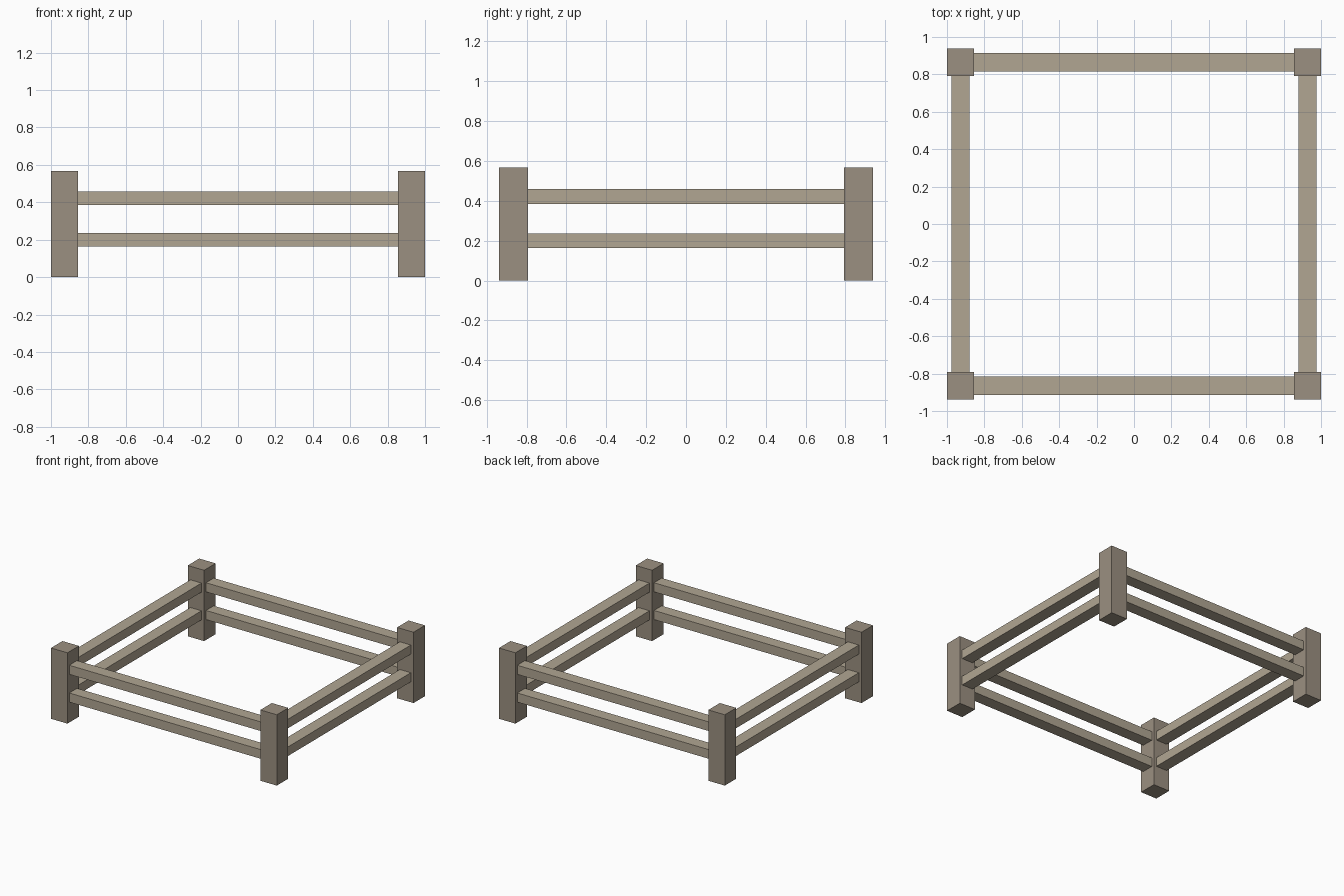
import bpy

if "Cube" in bpy.data.objects:
    bpy.data.objects.remove(bpy.data.objects["Cube"])


def material(name, color):
    m = bpy.data.materials.new(name)
    m.diffuse_color = color
    m.use_nodes = True
    m.node_tree.nodes["Principled BSDF"].inputs["Base Color"].default_value = m.diffuse_color
    return m


post_wood = material("post_wood", (0.33, 0.28, 0.22, 1))
rail_wood = material("rail_wood", (0.44, 0.38, 0.29, 1))


def box(name, center, size, mat):
    bpy.ops.mesh.primitive_cube_add(size=1, location=center)
    ob = bpy.context.object
    ob.name = name
    ob.scale = size
    bpy.ops.object.transform_apply(location=False, rotation=False, scale=True)
    ob.data.materials.append(mat)
    return ob


POST, HEIGHT = 0.145, 0.567           # post width and height
PX, PY = 1 - POST / 2, 0.865          # post centres
RAIL_W, RAIL_H = 0.098, 0.073         # rail cross-section
TUCK = 0.01                           # rail ends sit just inside the posts
LEN_X = 2 * PX - POST + 2 * TUCK
LEN_Y = 2 * PY - POST + 2 * TUCK

# Corner posts
for sx, side in ((-1, "left"), (1, "right")):
    for sy, end in ((-1, "front"), (1, "back")):
        box(f"{end}_{side}_post", (sx * PX, sy * PY, HEIGHT / 2),
            (POST, POST, HEIGHT), post_wood)

# Lower and upper rails on all four sides
for z, level in ((0.2, "lower"), (0.422, "upper")):
    for s, end, side in ((-1, "front", "left"), (1, "back", "right")):
        box(f"{end}_{level}_rail", (0, s * PY, z), (LEN_X, RAIL_W, RAIL_H), rail_wood)
        box(f"{side}_{level}_rail", (s * PX, 0, z), (RAIL_W, LEN_Y, RAIL_H), rail_wood)
